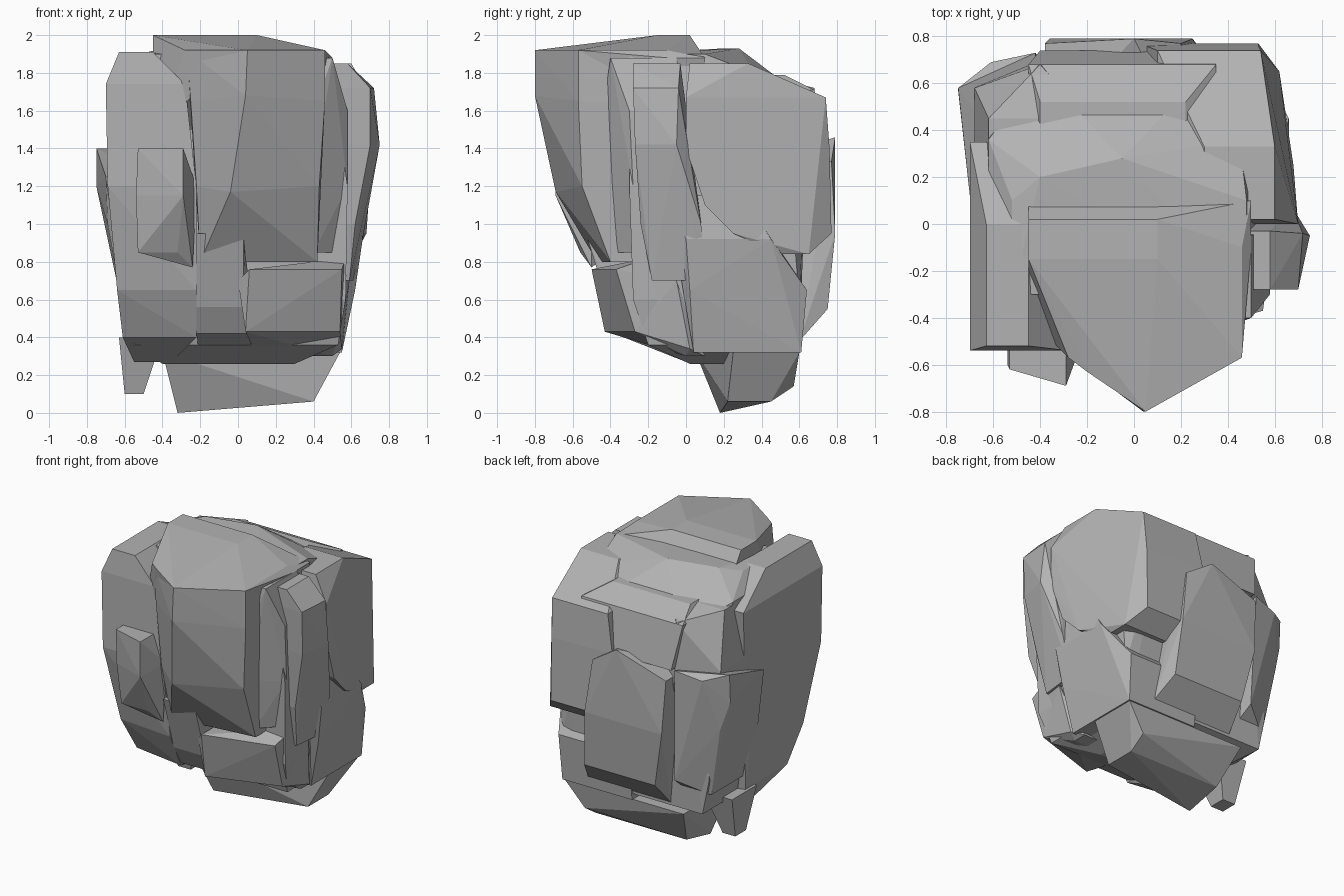
import bpy
import bmesh

default_cube = bpy.data.objects.get("Cube")
if default_cube:
    bpy.data.objects.remove(default_cube, do_unlink=True)

# One plain stone colour
stone_colour = (0.45, 0.45, 0.45, 1)
stone = bpy.data.materials.new("grey_stone")
stone.use_nodes = True
stone.diffuse_color = stone_colour
shader = stone.node_tree.nodes["Principled BSDF"]
shader.inputs["Base Color"].default_value = stone_colour
shader.inputs["Roughness"].default_value = 1


def layer(height, left, right, front, back, swing=0, nip=0):
    """Four-cornered slice: swing skews the front edge, nip narrows the right rear."""
    return [
        (left, front, height),
        (right, front + swing, height),
        (right - nip, back, height),
        (left, back, height),
    ]


def rock(name, *layers, tips=()):
    """Wrap a flat-faced convex stone around stacked slices and pointed tips."""
    corners = [corner for slice_corners in layers for corner in slice_corners]
    corners.extend(tips)
    bm = bmesh.new()
    for corner in corners:
        bm.verts.new(corner)
    hull = bmesh.ops.convex_hull(bm, input=bm.verts)
    loose = set(hull["geom_interior"]) | set(hull["geom_unused"])
    loose_verts = [item for item in loose if isinstance(item, bmesh.types.BMVert)]
    bmesh.ops.delete(bm, geom=loose_verts, context="VERTS")
    bmesh.ops.recalc_face_normals(bm, faces=bm.faces)
    mesh = bpy.data.meshes.new(name)
    bm.to_mesh(mesh)
    bm.free()
    mesh.materials.append(stone)
    chunk = bpy.data.objects.new(name, mesh)
    bpy.context.collection.objects.link(chunk)


# Central mass that every outer chunk grows from
rock(
    "core",
    layer(height=1.9, left=-.52, right=.48, front=-.3, back=.1),
    layer(height=1.8, left=-.62, right=.45, front=-.1, back=.36),
    layer(height=1.65, left=-.4, right=.3, front=0, back=.65),
    layer(height=1.2, left=-.62, right=.58, front=-.3, back=.55),
    layer(height=.6, left=-.6, right=.57, front=-.28, back=.6),
    layer(height=.36, left=-.55, right=.53, front=-.2, back=.6),
    layer(height=.26, left=-.4, right=.3, front=.02, back=.3),
    tips=[(-.05, .28, 1.93), (-.4, .2, 1.93)],
)

# Overhanging prow and the slanted cap above it
rock(
    "prow",
    layer(height=1.92, left=-.27, right=.46, front=-.57, back=-.2),
    layer(height=1.65, left=-.25, right=.46, front=-.57, back=-.2),
    layer(height=1.2, left=-.22, right=.43, front=-.55, back=-.2),
    layer(height=.8, left=-.2, right=.42, front=-.47, back=-.2, swing=.07),
    tips=[(.05, -.8, 1.92), (.04, -.8, 1.68), (-.04, -.69, 1.17)],
)
rock(
    "cap",
    layer(height=2, left=-.45, right=.1, front=-.15, back=.02),
    layer(height=1.92, left=-.28, right=.46, front=-.57, back=-.1),
    layer(height=1.88, left=-.45, right=.5, front=-.1, back=.1),
    layer(height=1.5, left=-.45, right=.4, front=-.4, back=.1),
    tips=[(.05, -.8, 1.92), (-.2, -.63, 1.92)],
)

# Recessed foot of the prow and the ledge beside it
rock(
    "lower_front",
    layer(height=.95, left=-.22, right=.03, front=-.53, back=0),
    layer(height=.56, left=-.22, right=.03, front=-.41, back=0),
    layer(height=.42, left=-.22, right=.05, front=-.33, back=0),
    layer(height=.27, left=-.2, right=.1, front=0, back=.1),
)
rock(
    "right_front_ledge",
    layer(height=.76, left=.06, right=.55, front=-.5, back=-.1, swing=.13),
    layer(height=.43, left=.04, right=.54, front=-.43, back=0, swing=.16),
    layer(height=.3, left=.1, right=.5, front=0, back=.1),
    tips=[(0, -.45, .7), (.57, -.2, .82), (.59, -.05, .7), (.55, .02, .34)],
)

# Front left wall, with the small plate leaning on it
rock(
    "left_front_wall",
    layer(height=1.91, left=-.63, right=-.45, front=-.52, back=0),
    layer(height=1.74, left=-.7, right=-.28, front=-.54, back=.35),
    layer(height=1.2, left=-.69, right=-.22, front=-.54, back=.2),
    layer(height=.65, left=-.64, right=-.22, front=-.41, back=.2, swing=-.04),
    layer(height=.4, left=-.61, right=-.22, front=-.27, back=.2, swing=-.06),
    layer(height=.27, left=-.55, right=-.35, front=0, back=.2),
)
rock(
    "left_front_plate",
    layer(height=1.4, left=-.53, right=-.29, front=-.62, back=-.45, swing=-.07),
    layer(height=1.15, left=-.54, right=-.29, front=-.6, back=-.45, swing=-.09),
    layer(height=.85, left=-.53, right=-.32, front=-.56, back=-.4),
    tips=[(-.24, -.5, .77), (-.22, -.5, 1.2)],
)

# Right side: two narrow columns in front of one broad flat slab
rock(
    "right_inner_column",
    layer(height=1.88, left=.4, right=.5, front=-.4, back=-.05),
    layer(height=1.6, left=.4, right=.58, front=-.44, back=0, swing=.14),
    layer(height=1.2, left=.4, right=.58, front=-.42, back=0, swing=.14),
    layer(height=.85, left=.4, right=.57, front=-.38, back=0, swing=.16),
)
rock(
    "right_outer_column",
    layer(height=1.85, left=.48, right=.58, front=-.28, back=-.03),
    layer(height=1.72, left=.48, right=.7, front=-.28, back=-.04, nip=-.02),
    layer(height=1.42, left=.48, right=.7, front=-.27, back=-.05, nip=-.05),
    layer(height=1, left=.48, right=.62, front=-.24, back=.08, nip=-.05),
    layer(height=.7, left=.4, right=.59, front=-.18, back=.1, nip=-.03),
)
rock(
    "right_slab",
    layer(height=1.85, left=.3, right=.6, front=.02, back=.33),
    layer(height=1.67, left=.1, right=.7, front=0, back=.74, nip=.16),
    layer(height=1.4, left=.05, right=.7, front=0, back=.76, nip=.17),
    layer(height=.95, left=0, right=.68, front=.25, back=.77, nip=.15),
    layer(height=.84, left=.2, right=.62, front=.5, back=.65),
    tips=[(.69, .1, 1.1)],
)
rock(
    "lower_right_body",
    layer(height=1.15, left=0, right=.63, front=-.1, back=.3),
    layer(height=.92, left=0, right=.66, front=0, back=.45),
    layer(height=.65, left=0, right=.62, front=.02, back=.64, nip=.06),
    layer(height=.32, left=0, right=.55, front=.04, back=.61),
)

# Blocks stacked along the back
rock(
    "back_block",
    layer(height=1.33, left=-.38, right=.2, front=.4, back=.77),
    layer(height=.95, left=-.36, right=.25, front=.4, back=.79),
    layer(height=.55, left=-.28, right=.28, front=.4, back=.75),
    layer(height=.38, left=-.3, right=.35, front=.4, back=.6),
    tips=[(0, .79, 1.46)],
)
rock(
    "back_crown",
    layer(height=1.79, left=-.4, right=.22, front=.33, back=.52),
    layer(height=1.71, left=-.45, right=.35, front=.3, back=.68),
    layer(height=1.4, left=-.4, right=.3, front=.3, back=.74),
)
rock(
    "left_back_shoulder",
    layer(height=1.78, left=-.62, right=-.2, front=.2, back=.45),
    layer(height=1.4, left=-.68, right=-.2, front=.2, back=.58),
    layer(height=1, left=-.66, right=-.2, front=.2, back=.58),
    tips=[(-.4, .68, 1.72), (-.4, .7, 1.3)],
)
rock(
    "left_back_block",
    layer(height=1.25, left=-.7, right=-.42, front=.12, back=.58),
    layer(height=1, left=-.69, right=-.4, front=.15, back=.6),
    layer(height=.5, left=-.6, right=-.38, front=.1, back=.57),
    tips=[(-.75, .58, 1.4), (-.75, .57, 1.2), (-.61, .69, 1.36), (-.42, .73, 1.4), (-.4, .7, .6)],
)

# Blunt foot and small stub the stone rests on
rock(
    "base_foot",
    layer(height=.06, left=-.32, right=.4, front=.22, back=.45),
    layer(height=.32, left=-.4, right=.54, front=.05, back=.6, swing=.2),
    tips=[(-.32, .18, 0), (.4, .57, .14)],
)
rock(
    "base_stub",
    layer(height=.1, left=-.6, right=-.5, front=.18, back=.3),
    layer(height=.4, left=-.63, right=-.4, front=.1, back=.38),
)
